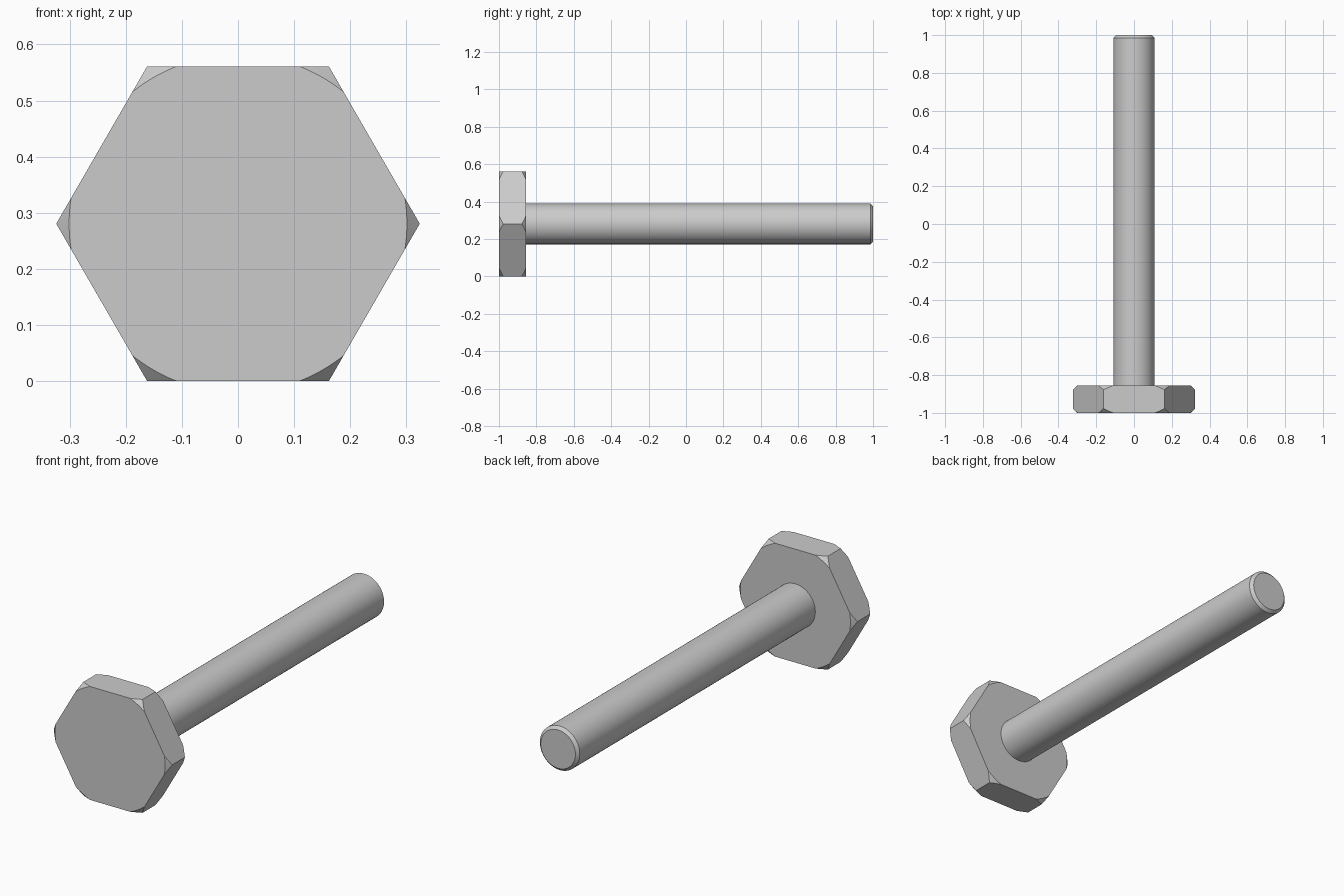
import bpy, bmesh, math

cube = bpy.data.objects.get("Cube")
if cube:
    bpy.data.objects.remove(cube, do_unlink=True)

APOTHEM = 0.2805            # half the width across the head flats
HEAD_FRONT, HEAD_BACK, TIP = -1.0, -0.855, 1.0
FACE_R = 0.301              # circle where the corner chamfers meet the head faces
SHAFT_R, TIP_R = 0.109, 0.095

steel = bpy.data.materials.new("steel_grey")
steel.use_nodes = True
steel.diffuse_color = (0.6, 0.6, 0.6, 1)
steel.node_tree.nodes["Principled BSDF"].inputs["Base Color"].default_value = (0.6, 0.6, 0.6, 1)


def loft(name, rings):
    """Skin closed rings of (angle, radius, y) around the y axis and cap both ends."""
    bm = bmesh.new()
    loops = [[bm.verts.new((r * math.cos(a), y, APOTHEM + r * math.sin(a)))
              for a, r, y in ring] for ring in rings]
    for lower, upper in zip(loops, loops[1:]):
        for i in range(len(lower)):
            j = (i + 1) % len(lower)
            bm.faces.new((lower[i], lower[j], upper[j], upper[i]))
    bm.faces.new(loops[0])
    bm.faces.new(loops[-1])
    bmesh.ops.remove_doubles(bm, verts=bm.verts, dist=1e-5)
    bmesh.ops.recalc_face_normals(bm, faces=bm.faces)
    mesh = bpy.data.meshes.new(name)
    bm.to_mesh(mesh)
    bm.free()
    mesh.materials.append(steel)
    obj = bpy.data.objects.new(name, mesh)
    bpy.context.collection.objects.link(obj)
    return obj


# Hexagonal head: each flat runs corner to corner, the chamfer cone cuts its ends
tangent = math.acos(APOTHEM / FACE_R)
corner = math.pi / 6
STEPS = 6
ends = [tangent + (corner - tangent) * i / STEPS for i in range(STEPS + 1)]
offsets = [-a for a in reversed(ends)] + ends[:-1]
outline = [(math.pi / 6 + side * math.pi / 3 + o, APOTHEM / math.cos(o))
           for side in range(6) for o in offsets]


def face_ring(y):
    return [(a, min(r, FACE_R), y) for a, r in outline]


def chamfer_ring(y, direction):
    return [(a, r, y + direction * max(0, r - FACE_R)) for a, r in outline]


loft("bolt_head", [face_ring(HEAD_FRONT), chamfer_ring(HEAD_FRONT, 1),
                   chamfer_ring(HEAD_BACK, -1), face_ring(HEAD_BACK)])

# Round shaft with a chamfered tip
SEGMENTS = 64
profile = [(SHAFT_R, HEAD_BACK - 0.01), (SHAFT_R, TIP - SHAFT_R + TIP_R), (TIP_R, TIP)]
shaft = loft("bolt_shaft", [[(math.tau * i / SEGMENTS, r, y) for i in range(SEGMENTS)]
                            for r, y in profile])
bpy.ops.object.select_all(action="DESELECT")
shaft.select_set(True)
bpy.context.view_layer.objects.active = shaft
bpy.ops.object.shade_smooth_by_angle(angle=math.radians(30))
